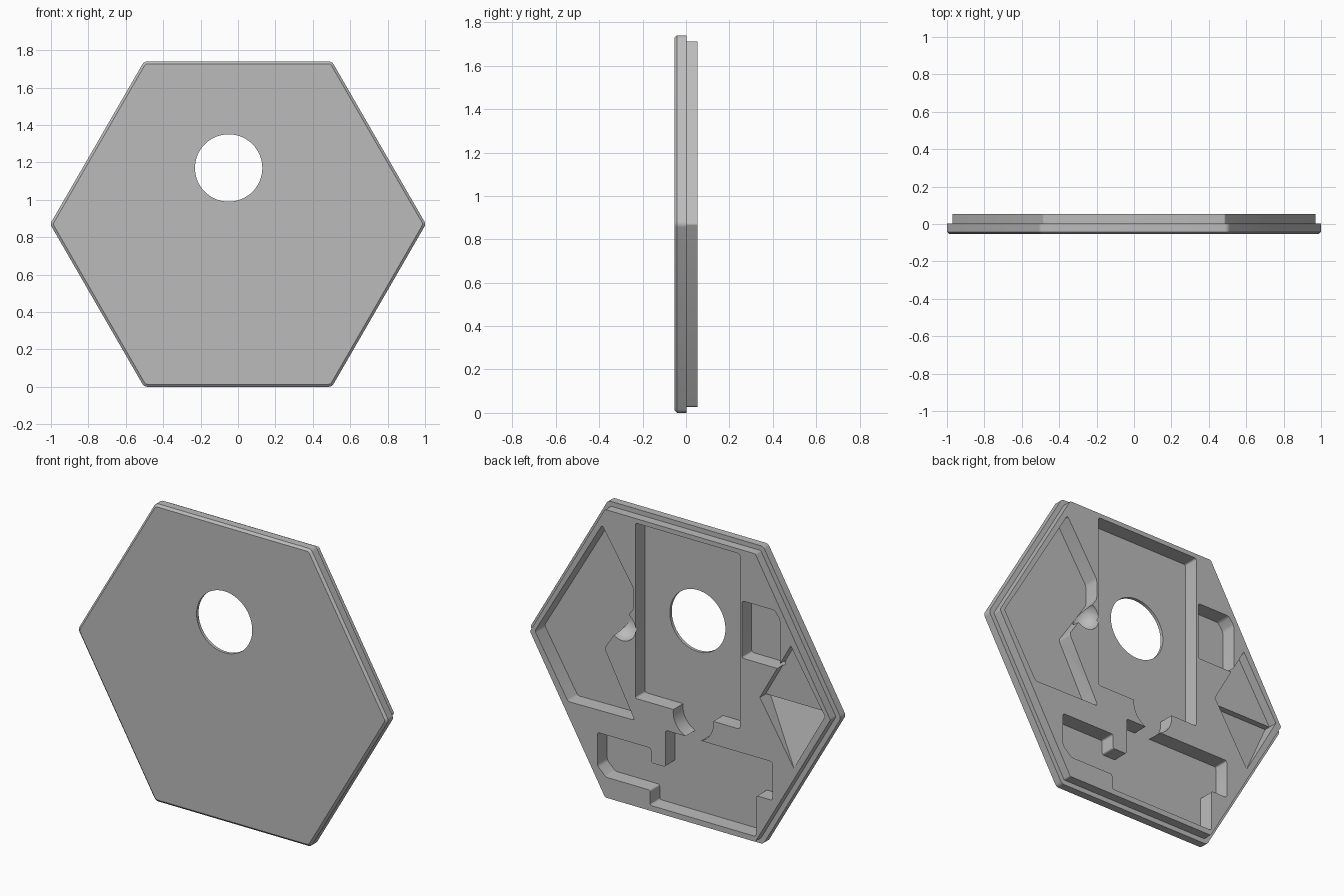
import bpy, bmesh, math

cube = bpy.data.objects.get("Cube")
if cube:
    bpy.data.objects.remove(cube, do_unlink=True)

MID_Z = 0.87
BACK, FLOOR = 0.054, -0.036

grey = bpy.data.materials.new("plain_grey")
grey.use_nodes = True
grey.diffuse_color = (0.5, 0.5, 0.5, 1)
grey.node_tree.nodes["Principled BSDF"].inputs["Base Color"].default_value = (0.5, 0.5, 0.5, 1)


def finish(bm, name):
    bmesh.ops.recalc_face_normals(bm, faces=bm.faces[:])
    mesh = bpy.data.meshes.new(name)
    bm.to_mesh(mesh)
    bm.free()
    ob = bpy.data.objects.new(name, mesh)
    bpy.context.collection.objects.link(ob)
    mesh.materials.append(grey)
    return ob


def hex_ring(bm, radius, fillet, y, steps=4):
    """Hexagon outline with rounded corners."""
    ring = []
    reach = radius - fillet / math.cos(math.pi / 6)
    for k in range(6):
        a = k * math.pi / 3
        for i in range(steps + 1):
            t = a + math.radians(-30 + 60 * i / steps)
            ring.append(bm.verts.new((reach * math.cos(a) + fillet * math.cos(t), y,
                                      MID_Z + reach * math.sin(a) + fillet * math.sin(t))))
    return ring


def prism(name, points, floor=FLOOR, fillet=0.012, raised=()):
    """Cutter: outline in x, z from the pocket floor out past the back."""
    bm = bmesh.new()
    low = [bm.verts.new((x, BACK - 0.002 if i in raised else floor, z))
           for i, (x, z) in enumerate(points)]
    high = [bm.verts.new((x, BACK + 0.1, z)) for x, z in points]
    bm.faces.new(low)
    bm.faces.new(high)
    n = len(points)
    for i in range(n):
        j = (i + 1) % n
        bm.faces.new((low[i], low[j], high[j], high[i]))
    if fillet:
        bm.edges.ensure_lookup_table()
        sides = [bm.edges.get((a, b)) for a, b in zip(low, high)]
        bmesh.ops.bevel(bm, geom=sides, offset=fillet, segments=3,
                        profile=0.5, affect='EDGES')
    return finish(bm, name)


def disc(name, x, z, radius, floor, count=64):
    pts = [(x + radius * math.cos(2 * math.pi * i / count),
            z + radius * math.sin(2 * math.pi * i / count)) for i in range(count)]
    return prism(name, pts, floor, 0)


# Hexagonal cover: chamfered front plate with a smaller raised back step
bm = bmesh.new()
rings = [hex_ring(bm, r, f, y) for r, f, y in (
    (0.989, 0.02, -0.054), (1.0046, 0.03, -0.042), (1.0046, 0.03, 0.003),
    (0.972, 0.012, 0.003), (0.972, 0.012, BACK))]
for a, b in zip(rings, rings[1:]):
    for i in range(len(a)):
        j = (i + 1) % len(a)
        bm.faces.new((a[i], a[j], b[j], b[i]))
bm.faces.new(rings[0])
bm.faces.new(rings[-1])
cover = finish(bm, "hexagonal_cover")

# Pockets cut into the back
cutters = [
    prism("main_pocket", [(-0.386, 0.66), (0.29, 0.66), (0.29, 1.685), (-0.386, 1.685)]),
    prism("lower_pocket", [
        (0.095, 0.525), (-0.597, 0.525), (-0.597, 0.3), (-0.49, 0.3), (-0.49, 0.06),
        (0.195, 0.06), (0.195, 0.148), (0.48, 0.148), (0.535, 0.2), (0.535, 0.395),
        (0.19, 0.395), (0.19, 0.31), (0.095, 0.31)]),
    disc("round_neck", -0.085, 0.645, 0.13, FLOOR),
    prism("left_pocket", [
        (0.505, 1.615), (0.303, 1.3), (0.303, 1.18), (0.49, 0.9), (0.295, 0.53),
        (0.725, 0.525), (0.94, 0.88)]),
    prism("right_square_pocket", [
        (-0.4, 1.415), (-0.61, 1.415), (-0.645, 1.37), (-0.645, 1.08), (-0.4, 1.08)]),
    prism("right_upper_pocket", [(-0.515, 0.88), (-0.715, 1.235), (-0.937, 0.88)], 0, 0),
    prism("right_sloped_pocket", [(-0.515, 0.881), (-0.735, 0.525), (-0.937, 0.881)],
          FLOOR, 0, raised=(1,)),
    disc("round_window", -0.05, 1.17, 0.18, -0.2),
]

# Spherical dimple beside the left pocket
bm = bmesh.new()
bmesh.ops.create_uvsphere(bm, u_segments=40, v_segments=24, radius=0.086)
bmesh.ops.translate(bm, verts=bm.verts[:], vec=(0.375, BACK - 0.003, 1.06))
cutters.append(finish(bm, "dimple"))

# Cut every pocket, then drop the cutters
bpy.ops.object.select_all(action='DESELECT')
cover.select_set(True)
bpy.context.view_layer.objects.active = cover
for cutter in cutters:
    mod = cover.modifiers.new(cutter.name, 'BOOLEAN')
    mod.operation = 'DIFFERENCE'
    mod.solver = 'EXACT'
    mod.object = cutter
    bpy.ops.object.modifier_apply(modifier=mod.name)
    bpy.data.objects.remove(cutter, do_unlink=True)

bpy.ops.object.shade_smooth_by_angle(angle=math.radians(25))
